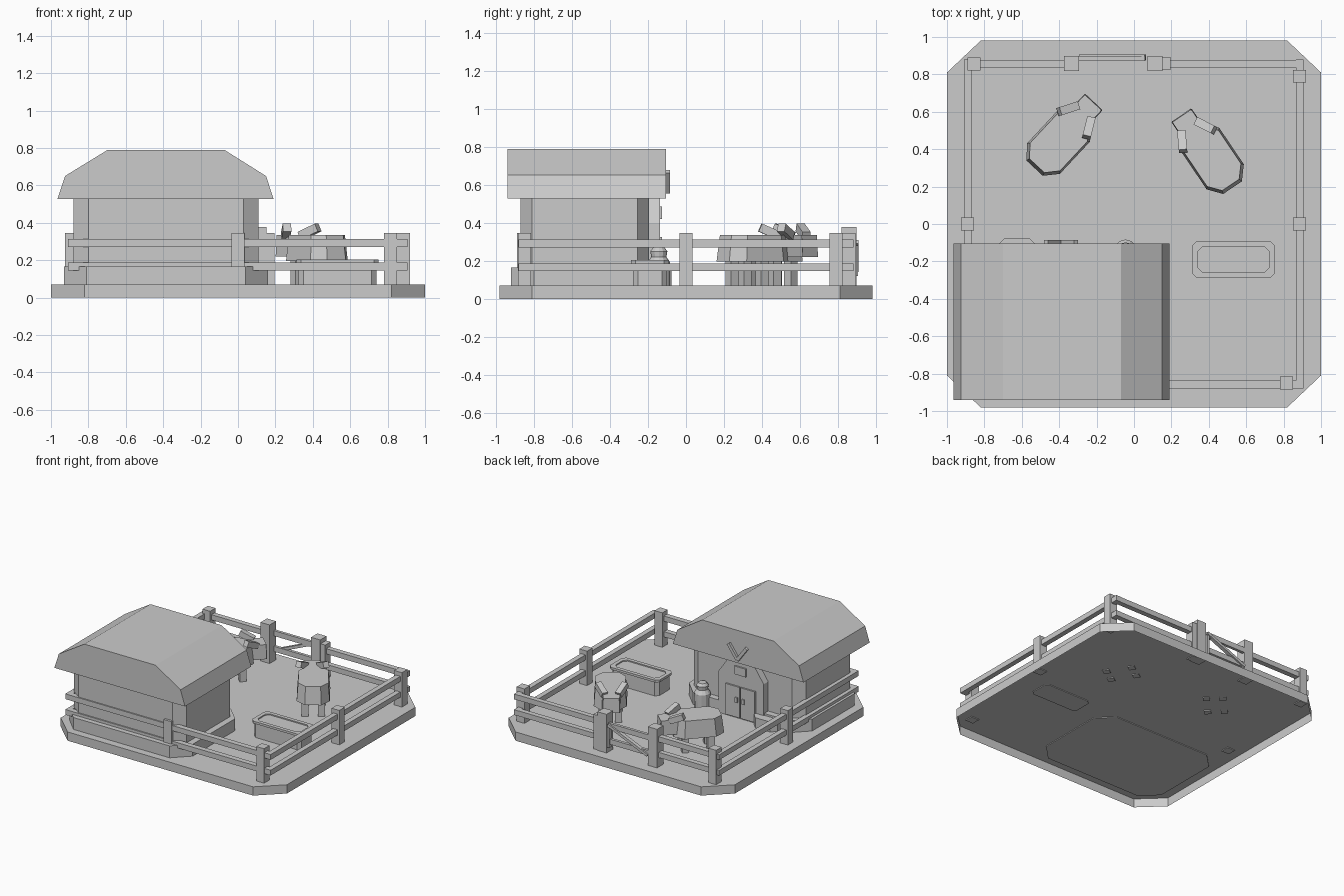
import bpy, bmesh
from math import radians, pi, cos, sin
from mathutils import Matrix, Vector

if "Cube" in bpy.data.objects:
    bpy.data.objects.remove(bpy.data.objects["Cube"])

grey = bpy.data.materials.new("plain grey")
grey.use_nodes = True
grey.diffuse_color = (0.6, 0.6, 0.6, 1)
grey.node_tree.nodes["Principled BSDF"].inputs["Base Color"].default_value = (0.6, 0.6, 0.6, 1)


def loft(name, rings, matrix=None, open_bottom=False):
    """Skin a stack of matching outlines and cap the ends."""
    bm = bmesh.new()
    loops = [[bm.verts.new(p) for p in ring] for ring in rings]
    for low, high in zip(loops, loops[1:]):
        for i in range(len(low)):
            j = (i + 1) % len(low)
            bm.faces.new((low[i], low[j], high[j], high[i]))
    bm.faces.new(loops[-1])
    if not open_bottom:
        bm.faces.new(loops[0])
    bmesh.ops.recalc_face_normals(bm, faces=bm.faces)
    mesh = bpy.data.meshes.new(name)
    bm.to_mesh(mesh)
    bm.free()
    mesh.materials.append(grey)
    obj = bpy.data.objects.new(name, mesh)
    bpy.context.collection.objects.link(obj)
    if matrix:
        obj.matrix_world = matrix
    return obj


def prism(name, points, start, end, matrix=None, taper=1.0, open_bottom=False):
    """Extrude a plan outline from start to end in z, scaling the far end."""
    return loft(name, [[(x, y, start) for x, y in points],
                       [(x * taper, y * taper, end) for x, y in points]], matrix, open_bottom)


def box(name, x0, x1, y0, y1, z0, z1, matrix=None):
    return prism(name, [(x0, y0), (x1, y0), (x1, y1), (x0, y1)], z0, z1, matrix)


def octagon(x0, x1, y0, y1, cx, cy=None):
    cy = cy or cx
    return [(x0 + cx, y0), (x1 - cx, y0), (x1, y0 + cy), (x1, y1 - cy),
            (x1 - cx, y1), (x0 + cx, y1), (x0, y1 - cy), (x0, y0 + cy)]


def upright(y):
    """Turn an outline drawn in x and z to stand at depth y."""
    return Matrix.Translation((0, y, 0)) @ Matrix.Rotation(pi / 2, 4, 'X')


def bar(name, a, b, width, depth):
    """Slanted board between two points."""
    a, b = Vector(a), Vector(b)
    m = Matrix.Translation((a + b) / 2) @ (b - a).to_track_quat('Z', 'Y').to_matrix().to_4x4()
    half = (b - a).length / 2
    return box(name, -width / 2, width / 2, -depth / 2, depth / 2, -half, half, m)


# Ground slab, a shell open underneath; parts are set slightly into its top
GROUND = 0.07
SUNK = 0.064
prism("ground_slab", octagon(-1, 1, -0.98, 0.98, 0.18, 0.17), 0, GROUND, open_bottom=True)

# House body
prism("foundation", octagon(-0.93, 0.16, -0.92, -0.145, 0.12), SUNK, 0.165)
prism("house_walls", octagon(-0.88, 0.11, -0.87, -0.195, 0.08, 0.06), 0.165, 0.54)
roof = [(-0.965, 0.528), (0.19, 0.528), (0.15, 0.65), (-0.07, 0.788), (-0.7, 0.788), (-0.925, 0.65)]
prism("roof", roof, 0, 0.835, upright(-0.105))

# Doorway
DOOR = -0.39
frame = [(-0.2, GROUND), (0.2, GROUND), (0.2, 0.40), (0.11, 0.53), (-0.11, 0.53), (-0.2, 0.40)]
prism("door_frame", [(DOOR + x, z) for x, z in frame], 0, 0.08, upright(-0.138))
for side, label in ((1, "left"), (-1, "right")):
    x0, x1 = sorted((DOOR + side * 0.006, DOOR + side * 0.13))
    box("door_leaf_" + label, x0, x1, -0.15, -0.125, 0.08, 0.325)
    k = DOOR + side * 0.03
    box("door_handle_" + label, k - 0.01, k + 0.01, -0.13, -0.115, 0.2, 0.24)
    # Forked ornament on the gable
    bar("gable_ornament_" + label, (DOOR, -0.1, 0.56), (DOOR + side * 0.08, -0.1, 0.67), 0.03, 0.025)
box("door_plaque", DOOR - 0.05, DOOR + 0.05, -0.15, -0.125, 0.42, 0.485)

# Pot beside the door
pot = [(0.058, GROUND), (0.06, 0.19), (0.04, 0.22), (0.045, 0.25), (0.03, 0.27)]
loft("pot", [[(-0.045 + r * cos(i * pi / 6), -0.143 + r * sin(i * pi / 6), z) for i in range(12)]
             for r, z in pot])
prism("low_step", octagon(-0.73, -0.52, -0.2, -0.075, 0.04), GROUND, 0.15)


# Feeding trough with a shallow recessed top
def trough_ring(inset, z):
    return [(x, y, z) for x, y in octagon(0.312 + inset, 0.752 - inset, -0.29 + inset, -0.09 - inset, 0.025)]


loft("trough", [trough_ring(*p) for p in
                ((0.012, SUNK), (0.012, 0.185), (0, 0.185), (0, 0.203), (0.03, 0.203), (0.03, 0.194))])

# Fence posts
posts = [(-0.855, 0.855), (0.885, 0.79), (0.885, 0), (-0.89, 0), (0.815, -0.85), (0, -0.855), (0.16, 0.858)]
for x, y in posts:
    box("fence_post", x - 0.034, x + 0.034, y - 0.034, y + 0.034, SUNK, 0.345)
for x in (-0.333, 0.113):
    box("gate_post", x - 0.04, x + 0.04, 0.818, 0.898, SUNK, 0.378)

# Fence rails, two heights on each side
for z in (0.145, 0.27):
    h = z + 0.042
    box("front_rail", -0.91, 0.905, -0.88, -0.837, z, h)
    box("left_rail", 0.865, 0.905, -0.88, 0.88, z, h)
    box("right_rail", -0.91, -0.87, -0.88, 0.88, z, h)
    box("back_rail_right", -0.91, -0.335, 0.837, 0.878, z, h)
    box("back_rail_left", 0.11, 0.905, 0.837, 0.878, z, h)
    box("gate_rail", -0.3, 0.06, 0.872, 0.895, z, h)
bar("gate_brace", (-0.29, 0.892, 0.15), (0.06, 0.892, 0.3), 0.03, 0.022)
box("gate_latch", 0.045, 0.065, 0.875, 0.905, 0.12, 0.28)


# Farm animals, modelled facing +x and then turned
def animal(name, x, y, heading):
    m = Matrix.Translation((x, y, 0)) @ Matrix.Rotation(radians(heading), 4, 'Z')
    prism(name + "_body", octagon(-0.2, 0.175, -0.12, 0.12, 0.07, 0.06), 0.195, 0.335, m, 0.91)
    prism(name + "_head", octagon(-0.075, 0.075, -0.065, 0.065, 0.004), 0.22, 0.335,
          m @ Matrix.Translation((0.2, 0.01, 0)), 0.94)
    for side in (-1, 1):
        for lx in (-0.1, 0.09):
            ly = side * 0.06
            box(name + "_leg", lx - 0.025, lx + 0.025, ly - 0.025, ly + 0.025, SUNK, 0.2, m)
        # Ears sweep back and out from the head
        ear = bar(name + "_ear", (0.2, 0.01 + side * 0.05, 0.33), (0.11, 0.01 + side * 0.1, 0.375), 0.045, 0.045)
        ear.matrix_world = m @ ear.matrix_world


animal("animal_one", -0.395, 0.445, 47)
animal("animal_two", 0.415, 0.36, 124)
